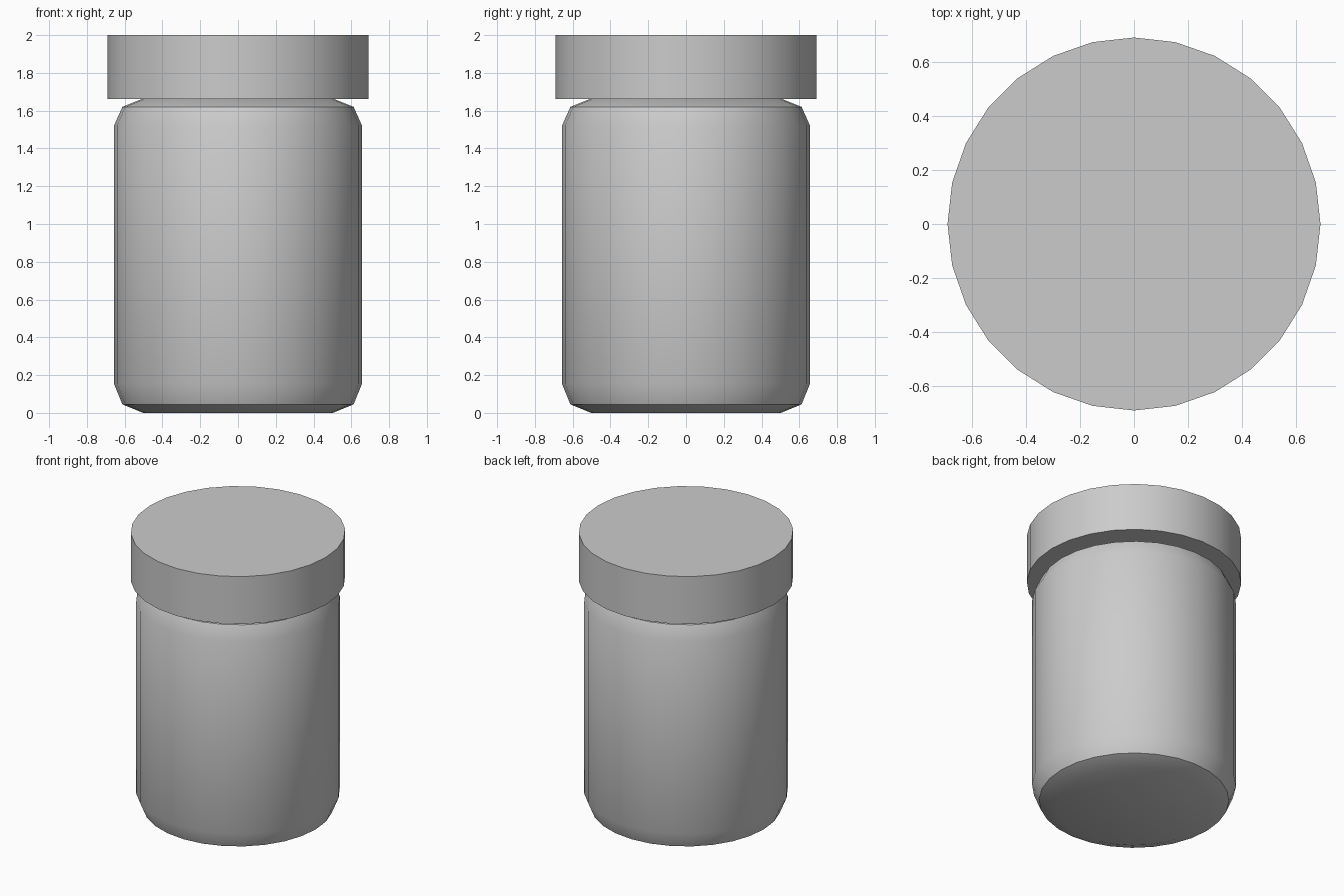
import bpy, bmesh, math

if "Cube" in bpy.data.objects:
    bpy.data.objects.remove(bpy.data.objects["Cube"])

SIDES = 28


def lathe(name, profile):
    """Closed turned solid from (radius, z) points listed bottom to top."""
    bm = bmesh.new()
    rings = []
    for r, z in profile:
        rings.append([bm.verts.new((r * math.cos(2 * math.pi * i / SIDES),
                                    r * math.sin(2 * math.pi * i / SIDES), z))
                      for i in range(SIDES)])
    for a, b in zip(rings, rings[1:]):
        for i in range(SIDES):
            j = (i + 1) % SIDES
            bm.faces.new((a[i], a[j], b[j], b[i]))
    bm.faces.new(rings[0][::-1])
    bm.faces.new(rings[-1])
    mesh = bpy.data.meshes.new(name)
    bm.to_mesh(mesh)
    bm.free()
    obj = bpy.data.objects.new(name, mesh)
    bpy.context.collection.objects.link(obj)
    bpy.ops.object.select_all(action='DESELECT')
    obj.select_set(True)
    bpy.context.view_layer.objects.active = obj
    bpy.ops.object.shade_smooth_by_angle(angle=math.radians(35))
    return obj


# Jar body with rounded shoulder and base
lathe("jar_body", [(0.502, 0.0), (0.612, 0.045), (0.657, 0.155),
                   (0.657, 1.52), (0.612, 1.62), (0.502, 1.664)])

# Flat overhanging lid
lathe("jar_lid", [(0.691, 1.663), (0.691, 2.0)])
